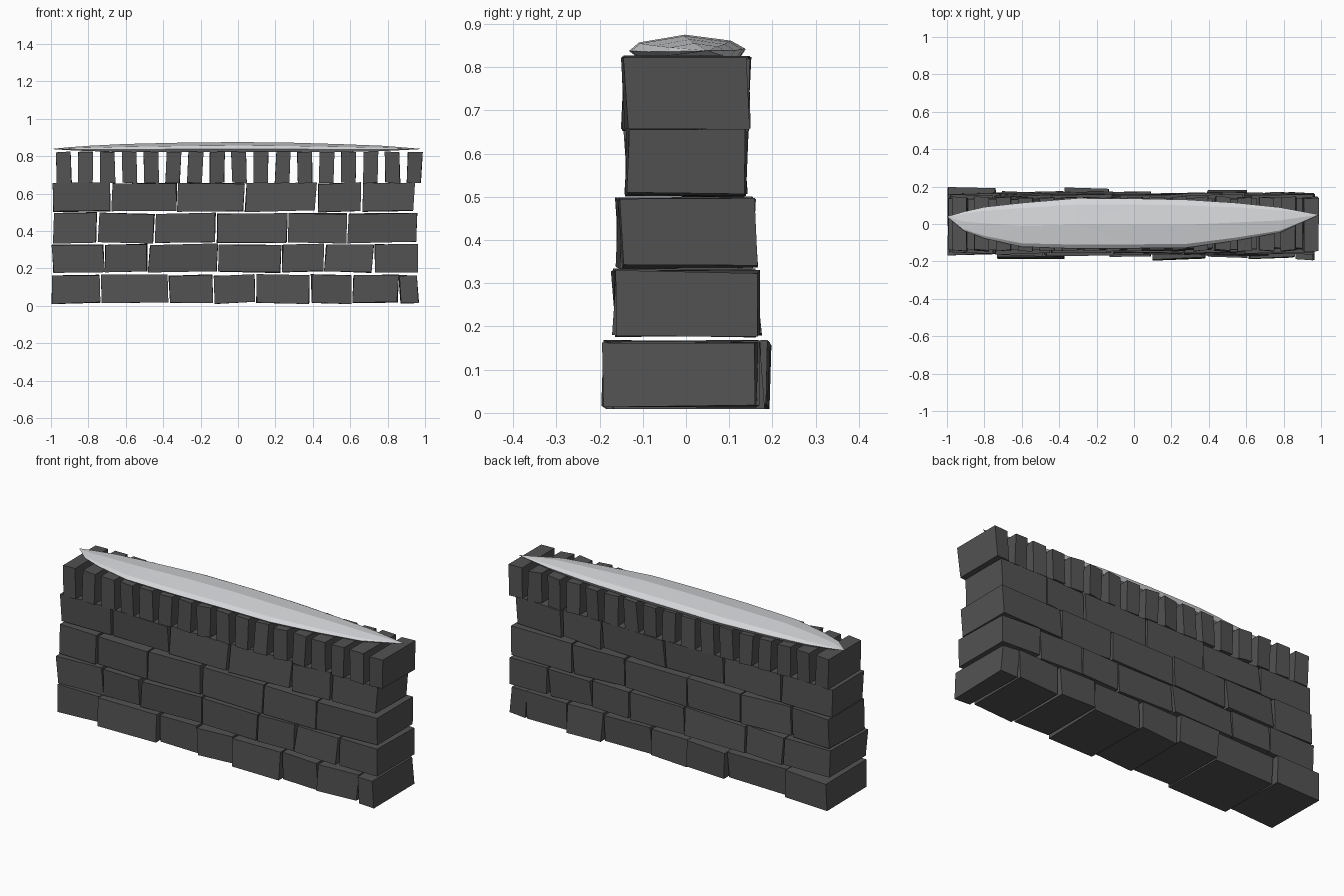
import bpy, bmesh, random
from mathutils import Vector

if "Cube" in bpy.data.objects:
    bpy.data.objects.remove(bpy.data.objects["Cube"])

random.seed(11)


def material(name, col):
    m = bpy.data.materials.new(name)
    m.diffuse_color = (*col, 1)
    m.use_nodes = True
    m.node_tree.nodes["Principled BSDF"].inputs["Base Color"].default_value = m.diffuse_color
    return m


stone_mat = material("dark grey stone", (0.085, 0.085, 0.085))
snow_mat = material("snow white", (0.66, 0.67, 0.69))


def finish(name, bm, mat):
    bmesh.ops.recalc_face_normals(bm, faces=bm.faces)
    me = bpy.data.meshes.new(name)
    bm.to_mesh(me)
    bm.free()
    me.materials.append(mat)
    ob = bpy.data.objects.new(name, me)
    bpy.context.collection.objects.link(ob)
    return ob


def jit(a):
    return random.uniform(-a, a)


def add_stone(bm, x0, x1, y0, y1, z0, z1, shear, wobble):
    """Rough block: a cube stretched to its bounds, leaned and with loose corners."""
    lean_x, lean_y, slope, yaw = jit(shear), jit(shear), jit(shear * 0.7), jit(shear)
    for v in bmesh.ops.create_cube(bm, size=1)["verts"]:
        sx, sy, sz = v.co
        x = x0 + (sx + 0.5) * (x1 - x0) + sz * lean_x + jit(wobble)
        y = y0 + (sy + 0.5) * (y1 - y0) + sz * lean_y + sx * yaw + jit(wobble)
        z = z0 + (sz + 0.5) * (z1 - z0) + sx * slope + jit(wobble)
        v.co = (max(-1, min(0.99, x)), y, max(0.0, z))


# Stacked courses: bottom, top, half depth, joints along x, depth shift of each stone
courses = [
    (0.015, 0.163, 0.175, (-1, -.735, -.37, -.13, .095, .388, .61, .86, .965),
     (.02, -.008, .016, 0, -.012, 0, -.008, -.015)),
    (0.180, 0.327, 0.164, (-.995, -.713, -.48, -.108, .232, .463, .727, .965),
     (0, 0, 0, 0, 0, 0, .005)),
    (0.338, 0.495, 0.155, (-.99, -.75, -.447, -.118, .265, .585, .96),
     (0, 0, 0, 0, 0, .004)),
    (0.505, 0.655, 0.135, (-.995, -.678, -.325, .037, .422, .66, .945),
     (0, 0, 0, 0, 0, .004)),
]
for i, (z0, z1, d, joints, shifts) in enumerate(courses):
    bm = bmesh.new()
    for a, b, s in zip(joints, joints[1:], shifts):
        add_stone(bm, a + 0.005, b - 0.005, s - d, s + d, z0, z1, 0.011, 0.004)
    finish(f"stone_course_{i + 1}", bm, stone_mat)

# Upright coping stones along the top
bm = bmesh.new()
for i in range(17):
    x = -0.932 + 0.1172 * i
    add_stone(bm, x - 0.039, x + 0.039, -0.142, 0.142, 0.656, 0.823, 0.009, 0.002)
finish("coping_stones", bm, stone_mat)

# Snow cap: lens of faceted cross-sections, (x, front y, back y, crown z, underside z)
stations = [
    (-0.91, -0.036, 0.066, 0.847, 0.832),
    (-0.80, -0.077, 0.091, 0.855, 0.827),
    (-0.60, -0.122, 0.113, 0.865, 0.821),
    (-0.30, -0.132, 0.138, 0.872, 0.821),
    (0.00, -0.130, 0.136, 0.875, 0.822),
    (0.28, -0.127, 0.130, 0.872, 0.821),
    (0.55, -0.088, 0.113, 0.864, 0.822),
    (0.78, -0.046, 0.089, 0.855, 0.827),
]
# Section as (fraction across, fraction up)
section = [(0.08, 0), (0, 0.32), (0.08, 0.66), (0.48, 1), (0.88, 0.74), (1, 0.4), (0.95, 0)]
bm = bmesh.new()
rings = [[bm.verts.new((x, y0 + u * (y1 - y0), zb + w * (zt - zb))) for u, w in section]
         for x, y0, y1, zt, zb in stations]
n = len(section)
for r, s in zip(rings, rings[1:]):
    for k in range(n):
        bm.faces.new((r[k], r[(k + 1) % n], s[(k + 1) % n], s[k]))
for ring, tip in ((rings[0], (-1, 0.04, 0.838)), (rings[-1], (0.99, 0.05, 0.838))):
    t = bm.verts.new(Vector(tip))
    for k in range(n):
        bm.faces.new((ring[k], ring[(k + 1) % n], t))
bmesh.ops.triangulate(bm, faces=bm.faces)
finish("snow_cap", bm, snow_mat)
